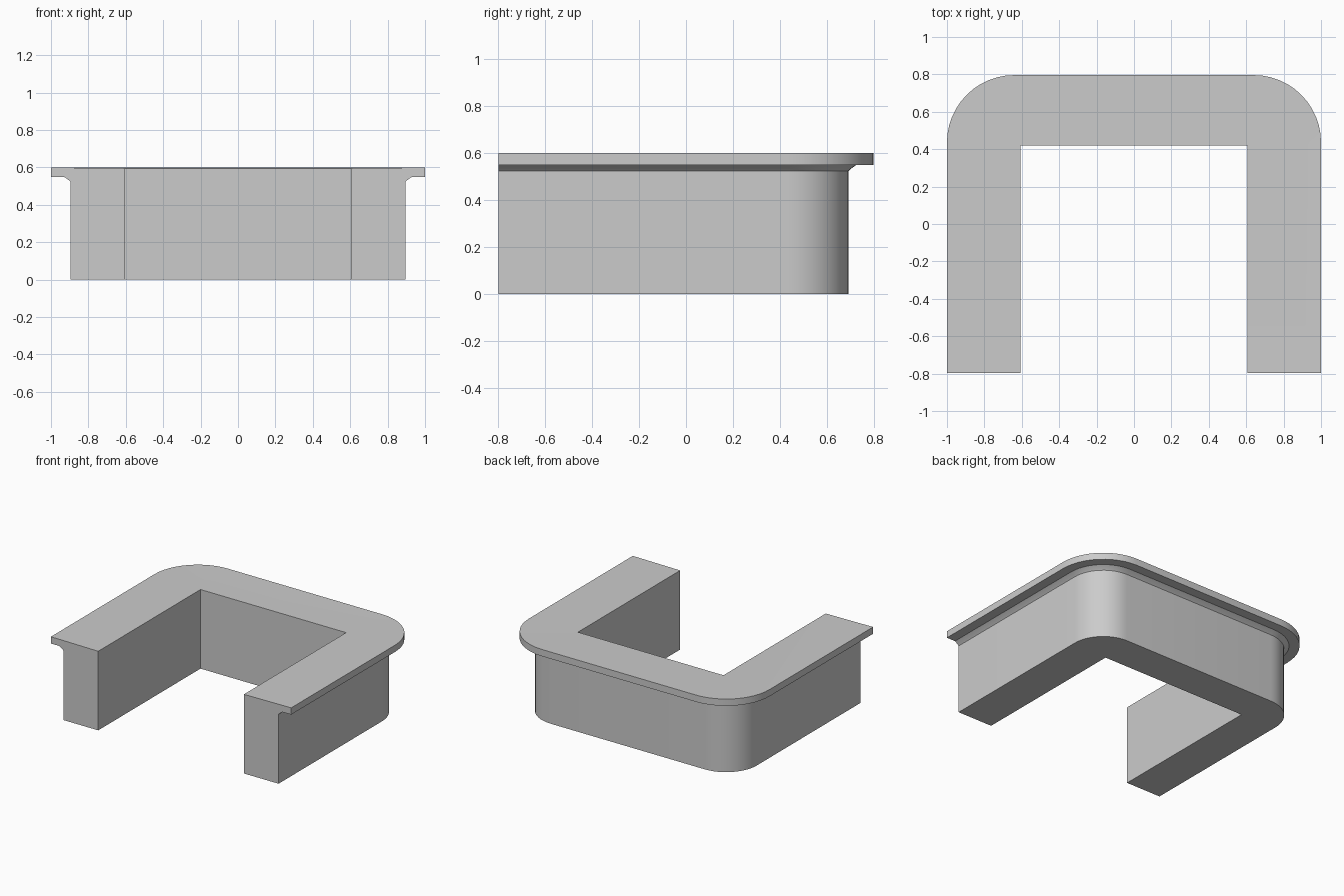
import bpy, bmesh
from math import cos, sin, pi, radians

if "Cube" in bpy.data.objects:
    bpy.data.objects.remove(bpy.data.objects["Cube"])

HALF_X, HALF_Y = 1.0, 0.796      # outer edge of the top
IN_X, IN_Y = 0.606, 0.42         # inner opening
R, SEG = 0.36, 12                # outer corner radius and steps

# Outer side of the cross-section: (inset from outer edge, z), bottom to top
PROFILE = [(0.105, 0.0), (0.105, 0.522), (0.096, 0.531), (0.072, 0.548),
           (0.0, 0.548), (0.0, 0.599)]
INNER_Z = [0.595, 0.0]

# Stations along the U: (corner centre, outward direction, inner point)
cx, cy = HALF_X - R, HALF_Y - R
right = [((cx, -HALF_Y), (1, 0), (IN_X, -HALF_Y))]
for i in range(SEG + 1):
    a = pi / 2 * i / SEG
    right.append(((cx, cy), (cos(a), sin(a)), (IN_X, IN_Y)))
left = [((-c[0], c[1]), (-d[0], d[1]), (-p[0], p[1])) for c, d, p in reversed(right)]
stations = right + left

bm = bmesh.new()
cache = {}


def vert(x, y, z):
    key = (round(x, 5), round(y, 5), round(z, 5))
    if key not in cache:
        cache[key] = bm.verts.new(key)
    return cache[key]


def section(c, d, p):
    ring = [vert(c[0] + d[0] * (R - o), c[1] + d[1] * (R - o), z) for o, z in PROFILE]
    return ring + [vert(p[0], p[1], z) for z in INNER_Z]


# Sweep the section round the U, then close the two front ends
rings = [section(*s) for s in stations]
for a, b in zip(rings, rings[1:]):
    n = len(a)
    for i in range(n):
        j = (i + 1) % n
        face = list(dict.fromkeys([a[i], b[i], b[j], a[j]]))
        if len(face) > 2:
            bm.faces.new(face)
bm.faces.new(rings[0])
bm.faces.new(rings[-1])
bmesh.ops.recalc_face_normals(bm, faces=bm.faces[:])

mesh = bpy.data.meshes.new("u_shaped_counter")
bm.to_mesh(mesh)
bm.free()
counter = bpy.data.objects.new("u_shaped_counter", mesh)
bpy.context.collection.objects.link(counter)
bpy.context.view_layer.objects.active = counter
counter.select_set(True)
bpy.ops.object.shade_smooth_by_angle(angle=radians(25))
